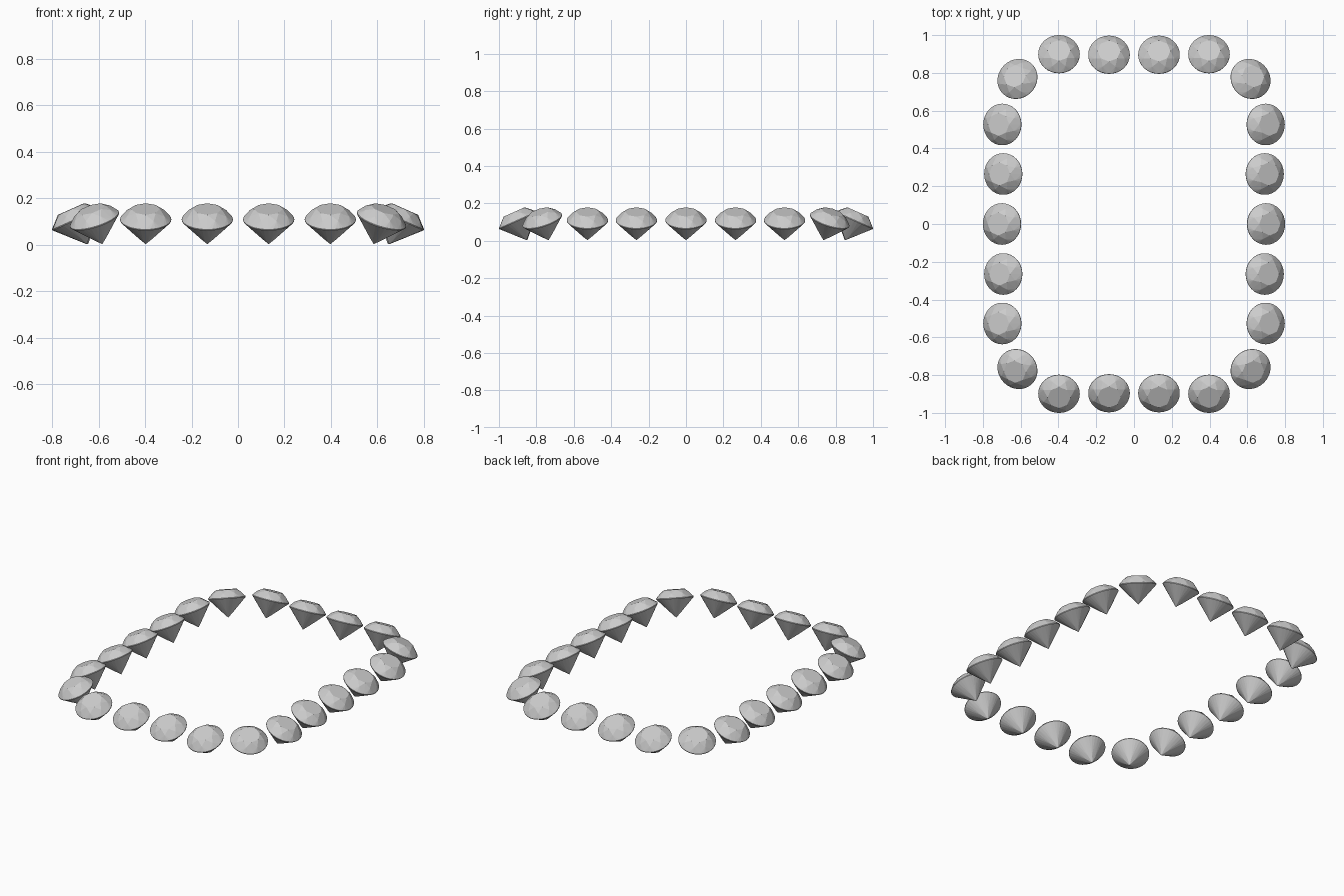
import bpy, bmesh
from math import sin, cos, pi, radians
from mathutils import Matrix

if "Cube" in bpy.data.objects:
    bpy.data.objects.remove(bpy.data.objects["Cube"])

R, TABLE, CROWN, PAV = 0.11, 0.061, 0.049, 0.116   # stone proportions
TILT = radians(24)


def ring(n, r, z, offset=0.0):
    return [(r * cos(2 * pi * i / n + offset), r * sin(2 * pi * i / n + offset), z) for i in range(n)]


def gem_mesh():
    # Round brilliant: table, star tips, girdle band, lower facets, culet
    half = pi / 8
    rm, rp = 0.088, 0.03
    zm = CROWN * (1 - (rm * cos(half) - TABLE) / (R - TABLE))
    zp = -PAV * (1 - rp * cos(half) / R)
    pts = (ring(8, TABLE, CROWN) + ring(8, rm, zm, half) + ring(32, R, 0.002)
           + ring(32, R, -0.002) + ring(8, rp, zp, half) + [(0, 0, -PAV)])
    bm = bmesh.new()
    for p in pts:
        bm.verts.new(p)
    bmesh.ops.convex_hull(bm, input=bm.verts[:])
    bmesh.ops.recalc_face_normals(bm, faces=bm.faces[:])
    me = bpy.data.meshes.new("gem")
    bm.to_mesh(me)
    bm.free()
    return me


gem = gem_mesh()


def place(name, x, y, azimuth):
    # Each stone leans outwards along its azimuth
    ob = bpy.data.objects.new(name, gem)
    bpy.context.collection.objects.link(ob)
    ob.matrix_world = (Matrix.Translation((x, y, PAV * cos(TILT) + 0.003))
                       @ Matrix.Rotation(azimuth, 4, 'Z') @ Matrix.Rotation(TILT, 4, 'Y'))


# Long sides
for s, side, az in ((1, "right", 0), (-1, "left", pi)):
    for i, (x, y) in enumerate(((0.697, -0.527), (0.692, -0.265), (0.699, 0), (0.692, 0.265), (0.697, 0.527))):
        place(f"{side}_gem_{i + 1}", s * x, y, az)

# Short sides
for s, side in ((1, "back"), (-1, "front")):
    for i, (x, y) in enumerate(((-0.397, 0.899), (-0.132, 0.896), (0.132, 0.896), (0.397, 0.899))):
        place(f"{side}_gem_{i + 1}", x, s * y, s * pi / 2)

# Corners
for sx, sy, az, name in ((1, 1, 45, "back_right"), (-1, 1, 135, "back_left"),
                         (-1, -1, 225, "front_left"), (1, -1, 315, "front_right")):
    place(f"{name}_corner_gem", sx * 0.617, sy * 0.768, radians(az))
